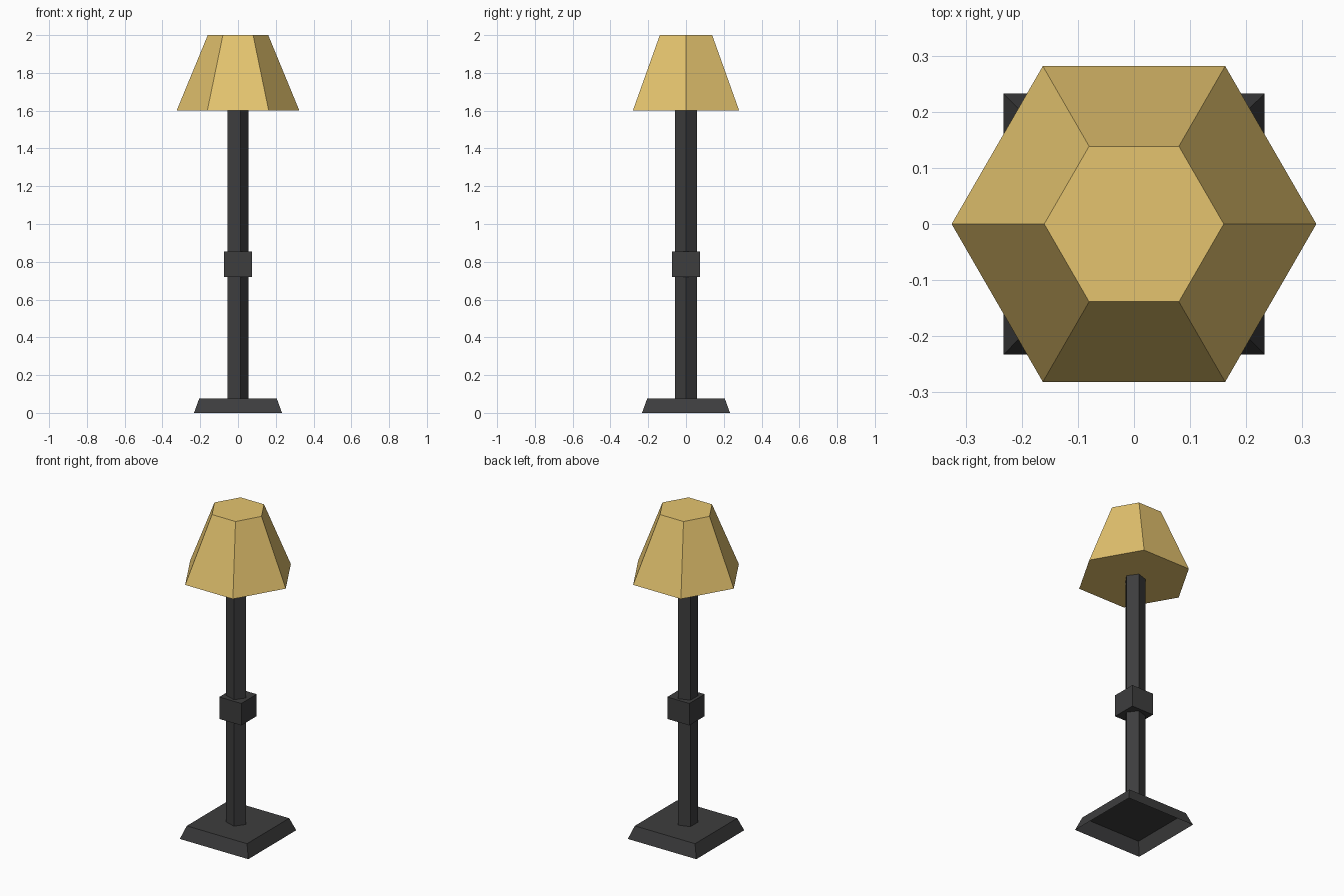
import bpy, bmesh, math

if "Cube" in bpy.data.objects:
    bpy.data.objects.remove(bpy.data.objects["Cube"])


def material(name, rgb):
    m = bpy.data.materials.new(name)
    m.diffuse_color = (*rgb, 1.0)
    m.use_nodes = True
    m.node_tree.nodes["Principled BSDF"].inputs["Base Color"].default_value = m.diffuse_color
    return m


iron = material("dark iron", (0.047, 0.047, 0.048))
cloth = material("warm shade", (0.78, 0.55, 0.158))


def prism(name, sides, r_low, r_high, z0, z1, mat, turn=0.0, x=0.0, open_bottom=False):
    """Flat-sided tapered prism standing between z0 and z1."""
    bm = bmesh.new()
    rings = []
    for r, z in ((r_low, z0), (r_high, z1)):
        angles = [turn + 2 * math.pi * i / sides for i in range(sides)]
        rings.append([bm.verts.new((x + r * math.cos(a), r * math.sin(a), z)) for a in angles])
    low, high = rings
    for i in range(sides):
        j = (i + 1) % sides
        bm.faces.new((low[i], low[j], high[j], high[i]))
    bm.faces.new(high)
    if not open_bottom:
        bm.faces.new(low[::-1])
    mesh = bpy.data.meshes.new(name)
    bm.to_mesh(mesh)
    bm.free()
    mesh.materials.append(mat)
    obj = bpy.data.objects.new(name, mesh)
    bpy.context.collection.objects.link(obj)
    return obj


square = math.pi / 4
diag = math.sqrt(2)

# Hollow square foot, open underneath
prism("base", 4, 0.233 * diag, 0.205 * diag, 0.0, 0.077, iron, square, open_bottom=True)
# Five-sided pole
prism("pole", 5, 0.061, 0.061, 0.077, 1.6, iron, x=-0.006)
# Square collar around the pole
prism("collar", 4, 0.075 * diag, 0.075 * diag, 0.72, 0.855, iron, square)
# Six-sided closed lampshade
prism("lampshade", 6, 0.325, 0.16, 1.6, 2.0, cloth)
